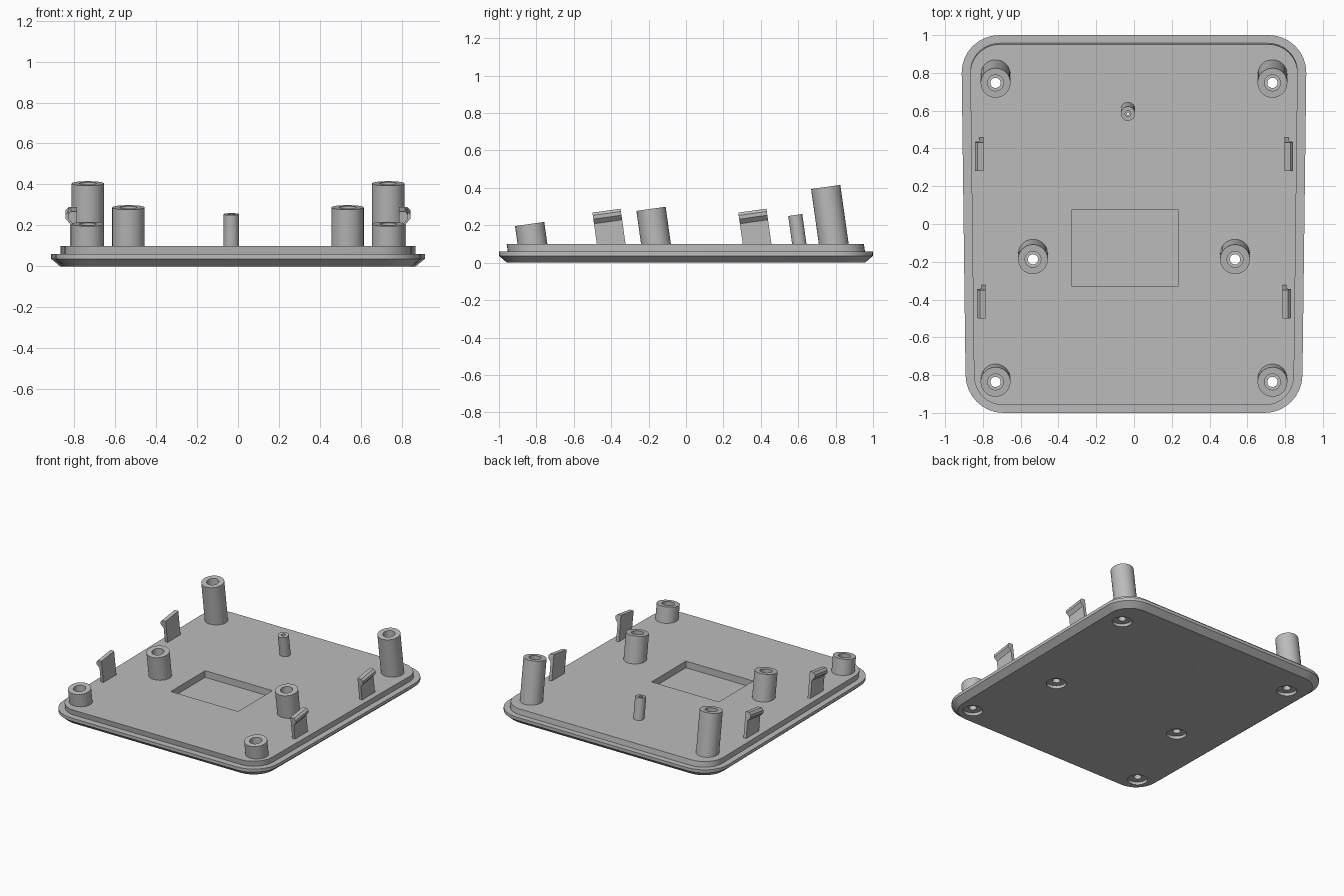
import bpy, bmesh
from math import sin, cos, pi, radians
from mathutils import Matrix, Vector

if "Cube" in bpy.data.objects:
    bpy.data.objects.remove(bpy.data.objects["Cube"])

LEAN = Matrix.Rotation(radians(8), 4, "X")
DECK = 0.1

grey = bpy.data.materials.new("grey_plastic")
grey.use_nodes = True
grey.diffuse_color = (0.5, 0.5, 0.5, 1)
grey.node_tree.nodes["Principled BSDF"].inputs["Base Color"].default_value = (0.5, 0.5, 0.5, 1)


def loft(bm, rings):
    """Skin a closed solid through rings that have equal point counts."""
    loops = [[bm.verts.new(p) for p in ring] for ring in rings]
    n = len(loops[0])
    for low, high in zip(loops, loops[1:]):
        for i in range(n):
            j = (i + 1) % n
            bm.faces.new((low[i], low[j], high[j], high[i]))
    bm.faces.new(loops[0][::-1])
    bm.faces.new(loops[-1])


def finish(bm, name):
    bmesh.ops.recalc_face_normals(bm, faces=bm.faces[:])
    mesh = bpy.data.meshes.new(name)
    bm.to_mesh(mesh)
    bm.free()
    mesh.materials.append(grey)
    obj = bpy.data.objects.new(name, mesh)
    bpy.context.collection.objects.link(obj)
    return obj


def circle(x, y, z, r, n=32):
    return [Vector((x + r * cos(2 * pi * i / n), y + r * sin(2 * pi * i / n), z)) for i in range(n)]


def outline(inset, z, shift=0.0, steps=8):
    """Rounded rectangle, slightly wider at the back."""
    r, pts = 0.2 - inset, []
    for k, (sx, sy) in enumerate(((1, 1), (-1, 1), (-1, -1), (1, -1))):
        for i in range(steps + 1):
            a = (k + i / steps) * pi / 2
            x, y = sx * 0.702 + r * cos(a), sy * 0.8 + r * sin(a)
            pts.append(Vector((x * (1 + 0.014 * y), y + shift, z)))
    return pts


def tube(name, x, y, top, r):
    """Leaning cylinder whose top is centred on x, y, top."""
    length = (top - DECK) / cos(radians(8)) + 0.04
    bm = bmesh.new()
    loft(bm, [circle(0, 0, -length, r), circle(0, 0, 0, r)])
    bm.transform(Matrix.Translation((x, y, top)) @ LEAN)
    return finish(bm, name)


def clip(name, side, x, y):
    """Leaning snap tab with an outward hook."""
    profile = ((0, -0.04), (0.022, -0.04), (0.022, 0.12), (0.044, 0.145),
               (0.044, 0.165), (0.03, 0.18), (0, 0.18))
    bm = bmesh.new()
    loft(bm, [[Vector((side * (x + px), py, pz)) for px, pz in profile] for py in (-0.076, 0.076)])
    bm.transform(Matrix.Translation((0, y, DECK)) @ LEAN)
    return finish(bm, name)


# Base plate: bevelled underside, rim ledge and raised deck
bm = bmesh.new()
loft(bm, [outline(0.043, 0), outline(0, 0.037), outline(0, 0.06),
          outline(0.045, 0.06, 0.002), outline(0.045, DECK, -0.004)])
plate = finish(bm, "base_plate")

# Screw bosses and small post
screws = []
bosses = []
for side, label in ((1, "left"), (-1, "right")):
    for place, x, y, top in (("back", 0.733, 0.747, 0.405),
                             ("middle", 0.535, -0.187, 0.288),
                             ("front", 0.733, -0.836, 0.207)):
        bosses.append(tube(f"{place}_{label}_boss", side * x, y, top, 0.079))
        screws.append((side * x, y, top))
post = tube("small_post", -0.032, 0.584, 0.255, 0.038)

# Snap clips
clips = []
for side, label in ((1, "left"), (-1, "right")):
    clips.append(clip(f"back_{label}_clip", side, 0.798, 0.38))
    clips.append(clip(f"front_{label}_clip", side, 0.786, -0.4))

# Cutter: stepped screw holes, post hole and rectangular recess
bm = bmesh.new()
for x, y, top in screws:
    steps = ((0.068, -0.05), (0.068, 0.022), (0.027, 0.022),
             (0.027, top - 0.05), (0.042, top - 0.05), (0.042, top + 0.05))
    loft(bm, [circle(x, y, z, r) for r, z in steps])
loft(bm, [circle(-0.032, 0.584, z, r, 16)
          for r, z in ((0.006, -0.05), (0.006, 0.15), (0.015, 0.15), (0.015, 0.3))])
corners = ((-0.327, -0.332), (0.233, -0.332), (0.233, 0.077), (-0.327, 0.077))
loft(bm, [[Vector((x, y, z)) for x, y in corners] for z in (0.05, 0.13)])
cutter = finish(bm, "hole_cutter")
cutter.hide_render = True

for obj in [plate, post] + bosses:
    bpy.context.view_layer.objects.active = obj
    mod = obj.modifiers.new("holes", "BOOLEAN")
    mod.operation = "DIFFERENCE"
    mod.solver = "EXACT"
    mod.object = cutter
    bpy.ops.object.modifier_apply(modifier=mod.name)
bpy.data.objects.remove(cutter)

# Smooth round walls, crisp edges
bpy.ops.object.select_all(action="DESELECT")
for obj in [plate, post] + bosses:
    obj.select_set(True)
bpy.context.view_layer.objects.active = plate
bpy.ops.object.shade_smooth_by_angle(angle=radians(30))
